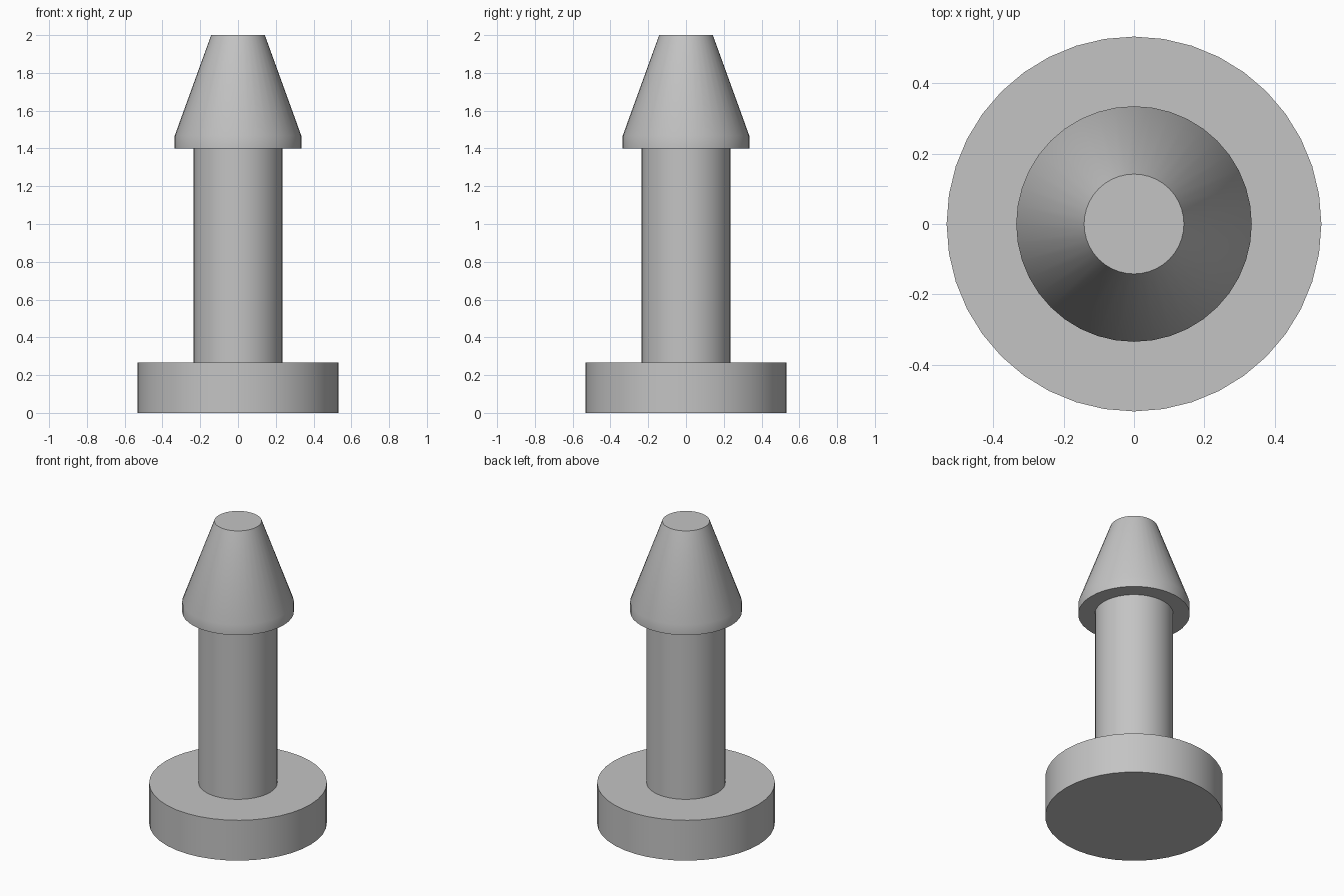
import bpy
import bmesh
from math import cos, sin, tau, radians

cube = bpy.data.objects.get("Cube")
if cube:
    bpy.data.objects.remove(cube, do_unlink=True)

SEGMENTS = 40

# Single grey plastic
grey = bpy.data.materials.new("grey_plastic")
grey.use_nodes = True
colour = (0.55, 0.55, 0.55, 1)
grey.diffuse_color = colour
grey.node_tree.nodes["Principled BSDF"].inputs["Base Color"].default_value = colour


def turned(name, profile):
    """Closed solid of revolution through (radius, height) rings, bottom to top."""
    bm = bmesh.new()
    rings = [[bm.verts.new((r * cos(tau * i / SEGMENTS), r * sin(tau * i / SEGMENTS), z))
              for i in range(SEGMENTS)] for r, z in profile]
    for low, high in zip(rings, rings[1:]):
        for i in range(SEGMENTS):
            j = (i + 1) % SEGMENTS
            bm.faces.new((low[i], low[j], high[j], high[i]))
    bm.faces.new(rings[0][::-1])
    bm.faces.new(rings[-1])
    mesh = bpy.data.meshes.new(name)
    bm.to_mesh(mesh)
    bm.free()
    mesh.materials.append(grey)
    obj = bpy.data.objects.new(name, mesh)
    bpy.context.collection.objects.link(obj)
    bpy.ops.object.select_all(action="DESELECT")
    obj.select_set(True)
    bpy.context.view_layer.objects.active = obj
    bpy.ops.object.shade_smooth_by_angle(angle=radians(30))
    return obj


# Flat disc foot, straight shaft, and tapered barb with a short straight rim
turned("base_disc", [(0.533, 0), (0.533, 0.267)])
turned("stem", [(0.236, 0.267), (0.236, 1.4)])
turned("tapered_head", [(0.335, 1.4), (0.335, 1.468), (0.142, 2.0)])
